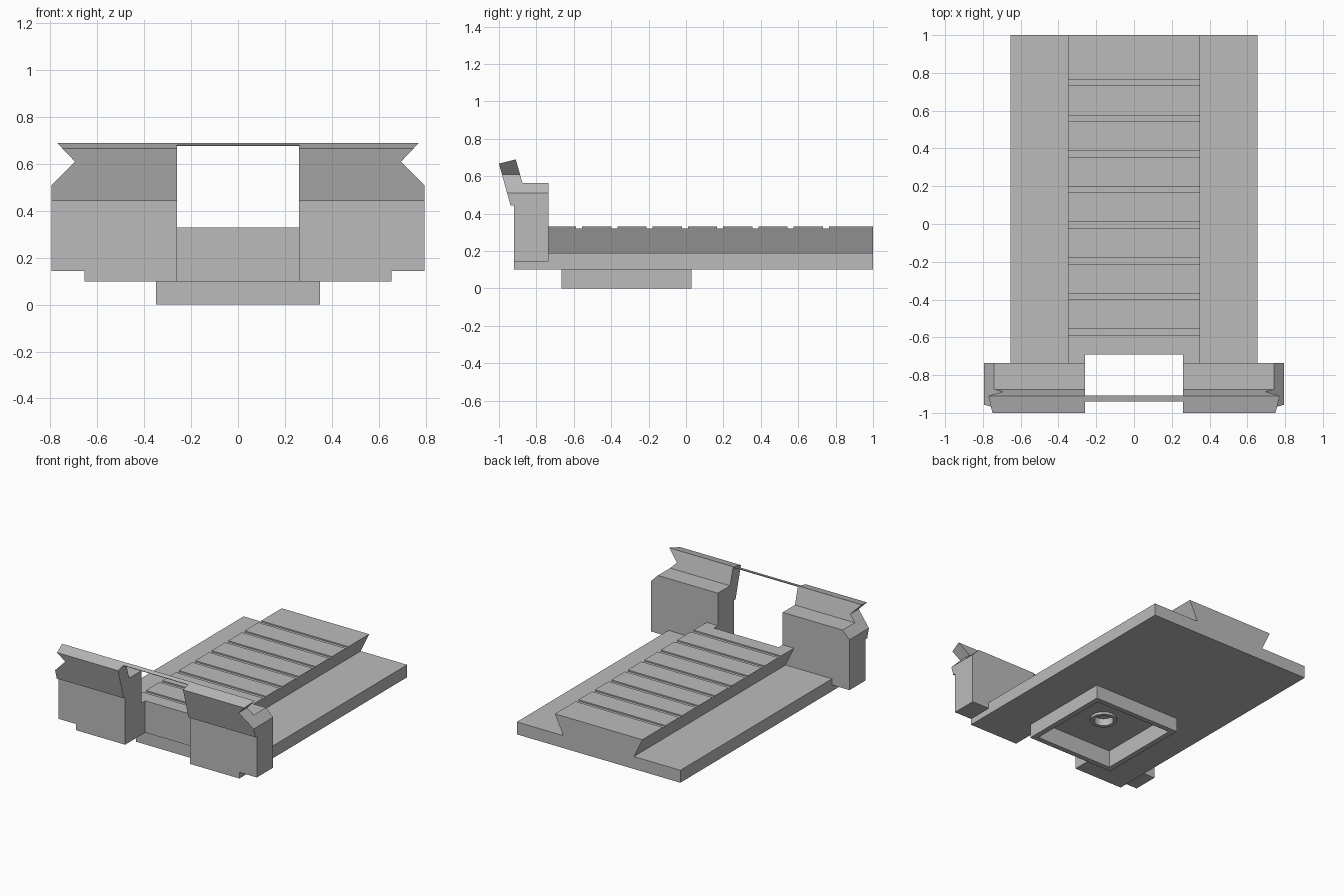
import bpy
import bmesh
from mathutils import Vector

if "Cube" in bpy.data.objects:
    bpy.data.objects.remove(bpy.data.objects["Cube"], do_unlink=True)

# One plain grey for everything
GREY = (0.5, 0.5, 0.5, 1)
grey = bpy.data.materials.new("plain_grey")
grey.use_nodes = True
grey.diffuse_color = GREY
grey.node_tree.nodes["Principled BSDF"].inputs["Base Color"].default_value = GREY


def finish(name, bm):
    bmesh.ops.recalc_face_normals(bm, faces=bm.faces)
    mesh = bpy.data.meshes.new(name)
    bm.to_mesh(mesh)
    bm.free()
    mesh.materials.append(grey)
    obj = bpy.data.objects.new(name, mesh)
    bpy.context.collection.objects.link(obj)
    return obj


def prism(name, profile, axis, lo, hi):
    """Extrude a 2D profile along an axis; the profile uses the other two axes in order."""
    def place(p, t):
        c = list(p)
        c.insert(axis, t)
        return Vector(c)
    bm = bmesh.new()
    face = bm.faces.new([bm.verts.new(place(p, lo)) for p in profile])
    grown = bmesh.ops.extrude_face_region(bm, geom=[face])["geom"]
    shift = place((0, 0), hi - lo)
    bmesh.ops.translate(bm, vec=shift, verts=[v for v in grown if isinstance(v, bmesh.types.BMVert)])
    return finish(name, bm)


def box(name, x0, x1, y0, y1, z0, z1):
    return prism(name, [(x0, y0), (x1, y0), (x1, y1), (x0, y1)], 2, z0, z1)


def cylinder(name, radius, y, z0, z1):
    bm = bmesh.new()
    bmesh.ops.create_cone(bm, cap_ends=True, segments=32, radius1=radius, radius2=radius, depth=z1 - z0)
    bmesh.ops.translate(bm, vec=(0, y, (z0 + z1) / 2), verts=bm.verts)
    return finish(name, bm)


def cut(obj, *cutters):
    for cutter in cutters:
        cutter.hide_render = True
        mod = obj.modifiers.new("cut", "BOOLEAN")
        mod.operation = "DIFFERENCE"
        mod.solver = "EXACT"
        mod.object = cutter
        bpy.context.view_layer.objects.active = obj
        bpy.ops.object.modifier_apply(modifier=mod.name)
        bpy.data.objects.remove(cutter, do_unlink=True)


X, Y, Z = 0, 1, 2
SLOT = 0.26
SLOT_END = -0.69
BOSS_Y = -0.317

# Base plate with the front slot, and the pocket underneath
base = prism("base_plate", [(-0.655, -0.92), (-SLOT, -0.92), (-SLOT, SLOT_END), (SLOT, SLOT_END),
                            (SLOT, -0.92), (0.655, -0.92), (0.655, 1), (-0.655, 1)], Z, 0.1, 0.19)
cut(base, box("pocket_cutter", -0.31, 0.31, BOSS_Y - 0.31, BOSS_Y + 0.31, 0, 0.125),
    cylinder("hole_cutter", 0.065, BOSS_Y, 0.05, 0.16))

# Square rim below the plate
rim = box("bottom_rim", -0.35, 0.35, -0.665, 0.03, 0, 0.1)
cut(rim, box("rim_cutter", -0.31, 0.31, BOSS_Y - 0.31, BOSS_Y + 0.31, -0.1, 0.2))

# Round collar inside the pocket
collar = cylinder("hole_collar", 0.09, BOSS_Y, 0.107, 0.125)
cut(collar, cylinder("collar_cutter", 0.065, BOSS_Y, 0.05, 0.2))

# Dovetail rail with cross grooves
rail = prism("dovetail_rail", [(-0.283, 0.19), (0.283, 0.19), (0.35, 0.33), (-0.35, 0.33)], Y, -0.735, 1)
cut(rail, box("slot_cutter", -SLOT, SLOT, -1, SLOT_END, 0, 0.5))
for i in range(8):
    y = 0.748 - i * 0.1885
    cut(rail, box("groove_cutter", -0.5, 0.5, y - 0.016, y + 0.016, 0.321, 0.4))

# Front cheeks with tilted lips, notched on the outer ends
for side, sign in (("left", 1), ("right", -1)):
    ends = sorted((sign * SLOT, sign * 0.795))
    cheek = prism(side + "_cheek", [(-0.735, 0.145), (-0.735, 0.565), (-0.875, 0.565), (-0.91, 0.69),
                                    (-1, 0.667), (-0.938, 0.443), (-0.92, 0.443), (-0.92, 0.145)], X, *ends)
    notch = [(0.815, 0.49), (0.695, 0.61), (0.795, 0.715), (0.9, 0.715), (0.9, 0.49)]
    cut(cheek, prism("notch_cutter", [(sign * x, z) for x, z in notch], Y, -1.2, -0.6))

# Thin bar joining the lips
prism("lip_bar", [(-0.908, 0.69), (-0.94, 0.682), (-0.938, 0.678), (-0.908, 0.684)], X, -SLOT, SLOT)
